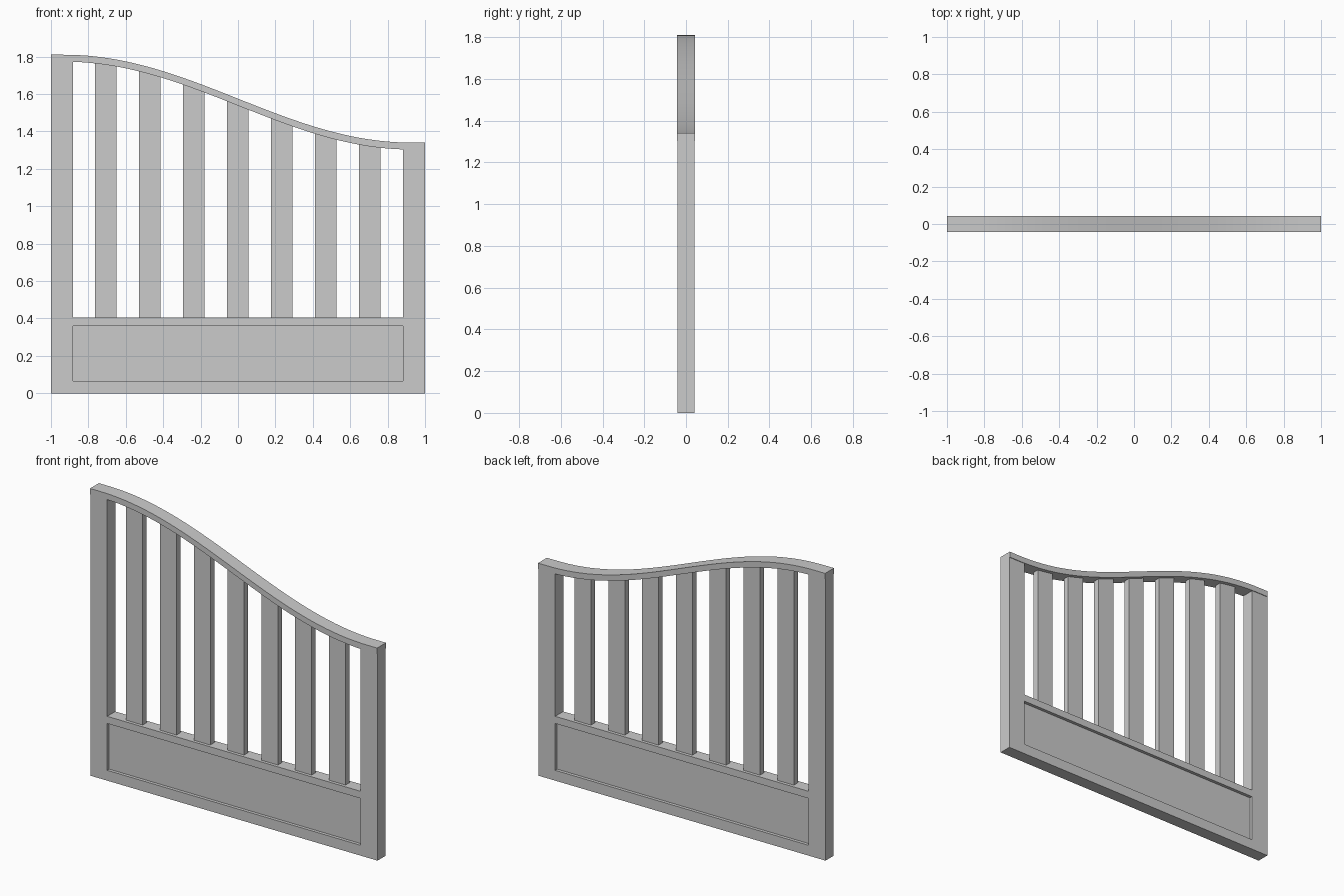
import bpy, bmesh, math

if "Cube" in bpy.data.objects:
    bpy.data.objects.remove(bpy.data.objects["Cube"])

RAIL_T = 0.037


def rail_top(x):
    # S-shaped sweep from the high post to the low post
    t = max(-1.0, min(1.0, x / 0.93))
    return 1.575 - 0.235 * math.sin(t * math.pi / 2)


def prism(name, outline, y0, y1):
    # Extrude an (x, z) outline along y
    bm = bmesh.new()
    face = bm.faces.new([bm.verts.new((x, y0, z)) for x, z in outline])
    ext = bmesh.ops.extrude_face_region(bm, geom=[face])
    verts = [v for v in ext["geom"] if isinstance(v, bmesh.types.BMVert)]
    bmesh.ops.translate(bm, verts=verts, vec=(0, y1 - y0, 0))
    bmesh.ops.recalc_face_normals(bm, faces=bm.faces)
    mesh = bpy.data.meshes.new(name)
    bm.to_mesh(mesh)
    bm.free()
    ob = bpy.data.objects.new(name, mesh)
    bpy.context.collection.objects.link(ob)
    return ob


# Frame: two posts and the solid lower board in one outline
frame = prism("gate_frame", [
    (-1, 0), (1, 0), (1, 1.32), (0.883, 1.32), (0.883, 0.405),
    (-0.883, 0.405), (-0.883, 1.79), (-1, 1.79)], -0.04, 0.04)

# Sunken panel on the front and back
for y0, y1 in ((-0.1, -0.02), (0.02, 0.1)):
    cutter = prism("panel_cutter", [(-0.883, 0.065), (0.883, 0.065),
                                    (0.883, 0.36), (-0.883, 0.36)], y0, y1)
    cutter.hide_render = True
    mod = frame.modifiers.new("panel", "BOOLEAN")
    mod.operation = "DIFFERENCE"
    mod.solver = "EXACT"
    mod.object = cutter
    bpy.context.view_layer.objects.active = frame
    bpy.ops.object.modifier_apply(modifier=mod.name)
    bpy.data.objects.remove(cutter)

# Upright slats, tops sloped to meet the rail
for i in range(7):
    c = (i - 3) * 0.2355 - 0.001
    a, b = c - 0.0575, c + 0.0575
    prism(f"slat_{i + 1}", [(a, 0.4), (b, 0.4),
                            (b, rail_top(b) - RAIL_T / 2),
                            (a, rail_top(a) - RAIL_T / 2)], -0.02, 0.02)

# Curved top rail
n = 40
xs = [-1 + 2 * i / n for i in range(n + 1)]
rail = prism("top_rail",
             [(x, rail_top(x) - RAIL_T) for x in xs]
             + [(x, rail_top(x)) for x in reversed(xs)], -0.044, 0.044)
bpy.ops.object.select_all(action="DESELECT")
rail.select_set(True)
bpy.context.view_layer.objects.active = rail
bpy.ops.object.shade_smooth_by_angle()
